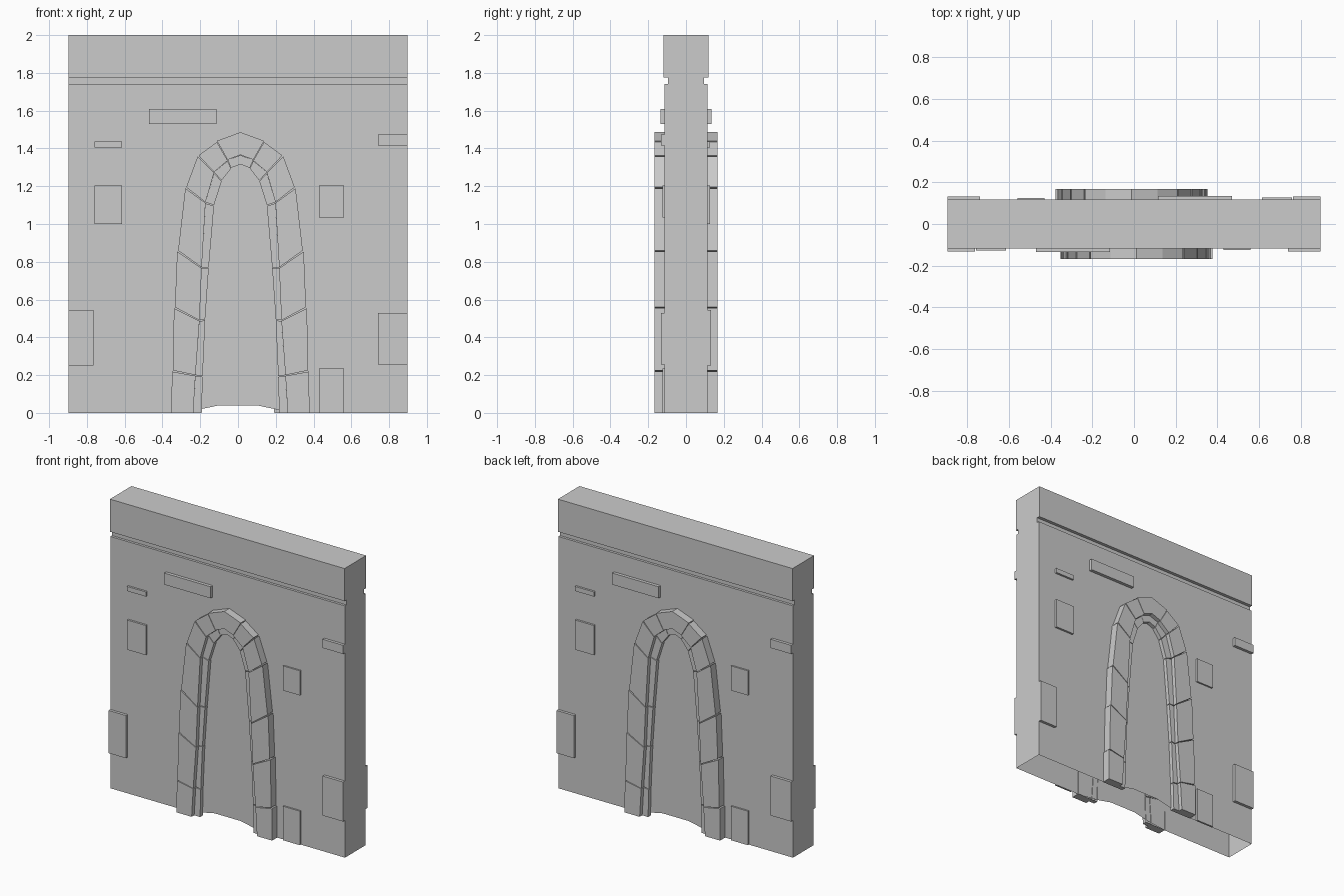
import bpy, bmesh, math

if "Cube" in bpy.data.objects:
    bpy.data.objects.remove(bpy.data.objects["Cube"])

W, WALL, BAND, GROOVE = 0.897, 0.113, 0.118, 0.096
CX = 0.013                       # arch centre line on the front


def finish(name, bm):
    bmesh.ops.remove_doubles(bm, verts=bm.verts, dist=1e-5)
    bmesh.ops.recalc_face_normals(bm, faces=bm.faces)
    me = bpy.data.meshes.new(name)
    bm.to_mesh(me)
    bm.free()
    ob = bpy.data.objects.new(name, me)
    bpy.context.collection.objects.link(ob)
    return ob


def prism(bm, pts, front, back):
    """Raise an outline (x, z) from depth back to depth front, open against the wall."""
    f = [bm.verts.new((x, front, z)) for x, z in pts]
    b = [bm.verts.new((x, back, z)) for x, z in pts]
    bm.faces.new(f)
    for i in range(len(pts)):
        j = (i + 1) % len(pts)
        bm.faces.new((f[i], b[i], b[j], f[j]))


def back_copy(ob):
    """The back repeats the front, turned half way round."""
    cp = ob.copy()
    cp.name = ob.name + "_back"
    cp.rotation_euler.z = math.pi
    bpy.context.collection.objects.link(cp)


# wall shell: stepped section swept in x, open underneath, worn doorway sill
bm = bmesh.new()
half = [(WALL, 0), (WALL, 1.74), (GROOVE, 1.74), (GROOVE, 1.775), (BAND, 1.775), (BAND, 2)]
section = half + [(-y, z) for y, z in reversed(half)]
rows = [[bm.verts.new((x, y, z)) for y, z in section] for x in (-W, W)]
bm.faces.new(rows[0])
bm.faces.new(rows[1])
last = len(section) - 2
for i in range(1, last):
    bm.faces.new((rows[0][i], rows[0][i + 1], rows[1][i + 1], rows[1][i]))
sill = [(-0.36, 0), (-0.22, 0.015), (-0.1, 0.04), (0.1, 0.04), (0.22, 0.015), (0.36, 0)]
for y, top, low in ((WALL, 1, 0), (-WALL, last, last + 1)):
    edge = [bm.verts.new((x, y, z)) for x, z in sill]
    bm.faces.new([rows[0][top], rows[0][low]] + edge + [rows[1][low], rows[1][top]])
finish("wall", bm)

# arch: half-width and height at each joint, for outer, middle and inner lines
outer = [(.365, 0), (.358, .225), (.347, .56), (.33, .86), (.287, 1.195), (.222, 1.363), (.125, 1.44), (0, 1.492)]
middle = [(.25, 0), (.238, .2), (.217, .49), (.205, .77), (.185, 1.115), (.14, 1.275), (.068, 1.34), (0, 1.37)]
inner = [(.205, 0), (.2, .195), (.187, .495), (.168, .77), (.14, 1.1), (.1, 1.23), (.05, 1.297), (0, 1.32)]


def ring(name, a, b, depth, flare):
    bm = bmesh.new()
    for side in (-1, 1):
        for i in range(len(a) - 1):
            (ax, az), (bx, bz), (cx, cz), (dx, dz) = a[i], a[i + 1], b[i + 1], b[i]
            quad = [(ax, az), (bx + flare * (i < 5), bz - .006), (cx, cz - .004), (dx, dz)]
            prism(bm, [(CX + side * x, z) for x, z in quad], -depth, -WALL + .004)
    back_copy(finish(name, bm))


ring("arch_stones", outer, middle, 0.168, 0.005)
ring("arch_inner_rim", middle, inner, 0.14, 0)

# raised wall blocks: x0, x1, z0, z1, depth
blocks = [(-.47, -.115, 1.53, 1.61, .135), (-.76, -.615, 1.405, 1.437, .127),
          (-.76, -.615, 1.0, 1.205, .127), (-W, -.765, .25, .545, .132),
          (.43, .56, 1.035, 1.205, .124), (.74, W, 1.415, 1.475, .133),
          (.74, W, .257, .53, .133), (.43, .56, 0, .235, .124)]
bm = bmesh.new()
for x0, x1, z0, z1, d in blocks:
    prism(bm, [(x0, z0), (x1, z0), (x1, z1), (x0, z1)], -d, -WALL + .002)
back_copy(finish("raised_blocks", bm))
